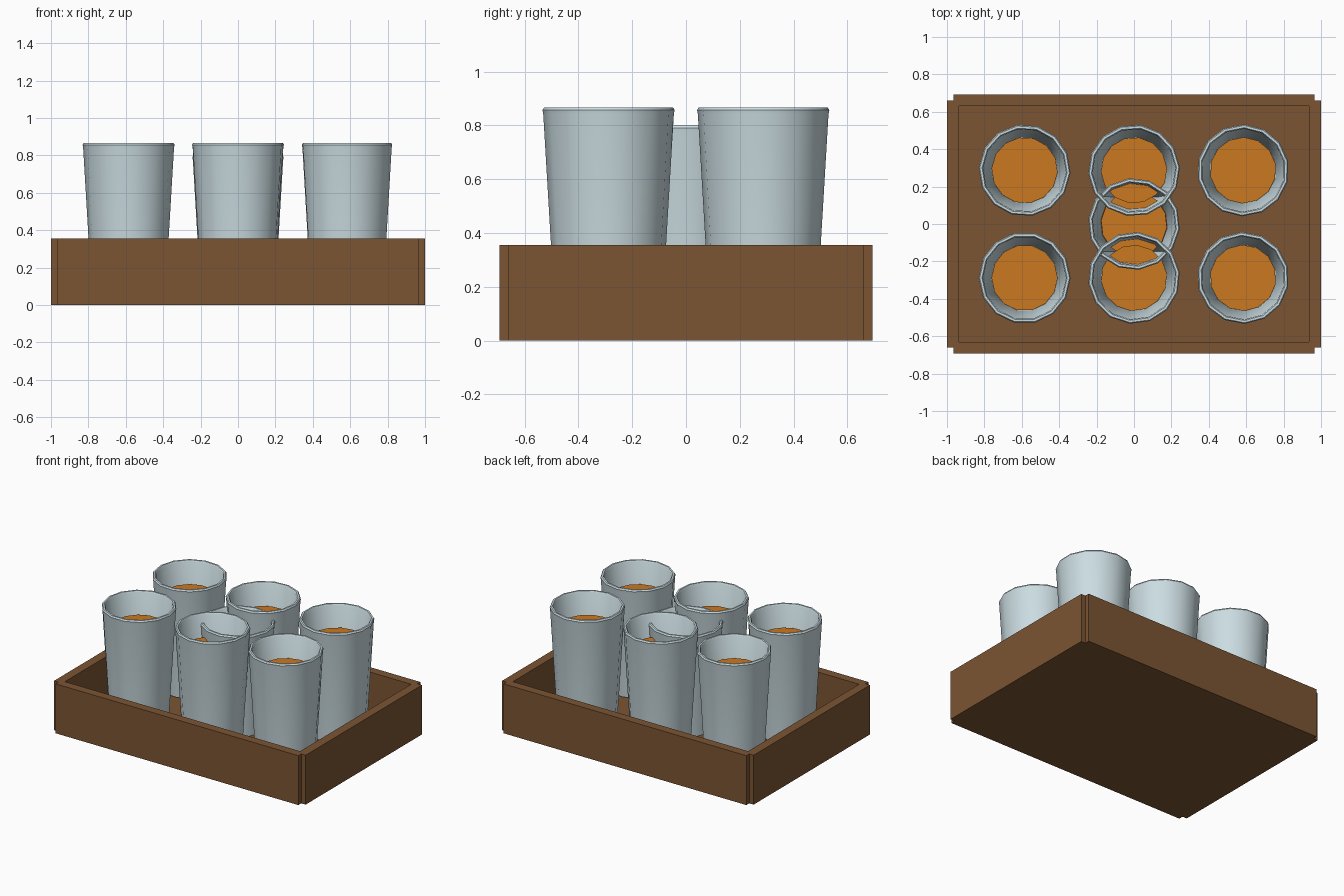
import bpy, bmesh, math

if "Cube" in bpy.data.objects:
    bpy.data.objects.remove(bpy.data.objects["Cube"])

SIDES = 14


def material(name, rgb):
    m = bpy.data.materials.new(name)
    m.diffuse_color = (*rgb, 1)
    m.use_nodes = True
    m.node_tree.nodes["Principled BSDF"].inputs["Base Color"].default_value = m.diffuse_color
    return m


wood = material("brown wood", (0.20, 0.09, 0.033))
glass = material("pale glass", (0.60, 0.72, 0.76))
amber = material("amber drink", (0.60, 0.19, 0.015))


def add_object(name, bm, mat):
    bmesh.ops.recalc_face_normals(bm, faces=bm.faces)
    mesh = bpy.data.meshes.new(name)
    bm.to_mesh(mesh)
    bm.free()
    mesh.materials.append(mat)
    ob = bpy.data.objects.new(name, mesh)
    bpy.context.collection.objects.link(ob)
    return ob


def lathe(name, profile, mat, location, turn):
    """Revolve (radius, height) points; both ends are capped."""
    bm = bmesh.new()
    rings = []
    for r, z in profile:
        angles = [turn + 2 * math.pi * i / SIDES for i in range(SIDES)]
        rings.append([bm.verts.new((r * math.cos(a), r * math.sin(a), z)) for a in angles])
    for a, b in zip(rings, rings[1:]):
        for i in range(SIDES):
            j = (i + 1) % SIDES
            bm.faces.new((a[i], a[j], b[j], b[i]))
    bm.faces.new(rings[0])
    bm.faces.new(rings[-1])
    ob = add_object(name, bm, mat)
    ob.location = location
    bpy.ops.object.select_all(action='DESELECT')
    ob.select_set(True)
    bpy.context.view_layer.objects.active = ob
    bpy.ops.object.shade_smooth_by_angle(angle=math.radians(35))
    return ob


# Tray: notched outline, open pocket inside
def build_tray(height=0.355, floor=0.06):
    bm = bmesh.new()
    corner = [(1, 0.66), (0.965, 0.66), (0.965, 0.693)]
    outline = []
    for sx, sy in ((1, 1), (-1, 1), (-1, -1), (1, -1)):
        pts = corner if sx * sy > 0 else corner[::-1]
        outline += [(sx * x, sy * y) for x, y in pts]
    pocket = [(sx * 0.935, sy * 0.63) for sx, sy in ((1, 1), (-1, 1), (-1, -1), (1, -1))]

    def ring(points, z):
        return [bm.verts.new((x, y, z)) for x, y in points]

    def walls(a, b):
        for i in range(len(a)):
            j = (i + 1) % len(a)
            bm.faces.new((a[i], a[j], b[j], b[i]))

    base, rim = ring(outline, 0), ring(outline, height)
    lip, bed = ring(pocket, height), ring(pocket, floor)
    walls(base, rim)
    walls(lip, bed)
    bm.faces.new(base)
    bm.faces.new(bed)
    # Top border: one corner patch and one side strip per corner
    for k in range(4):
        n = (k + 1) % 4
        bm.faces.new((lip[k], rim[3 * k], rim[3 * k + 1], rim[3 * k + 2]))
        bm.faces.new((lip[k], rim[3 * k + 2], rim[3 * n], lip[n]))
    add_object("tray", bm, wood)


build_tray()

# Cups: outside wall, rounded rim, inside wall and floor
cup = [(0.197, 0), (0.243, 0.775), (0.246, 0.79), (0.240, 0.80),
       (0.228, 0.80), (0.222, 0.79), (0.178, 0.03)]
drink = [(0.176, 0.031), (0.177, 0.65)]

# Two rows of three, plus one sunk lower in the middle
places = [(x, y, 0.067) for y in (-0.288, 0.287) for x in (-0.585, 0, 0.583)]
places.append((0, 0, 0.001))
for i, place in enumerate(places):
    turn = 0.13 * i
    lathe(f"cup_{i + 1}", cup, glass, place, turn)
    lathe(f"drink_{i + 1}", drink, amber, place, turn)
